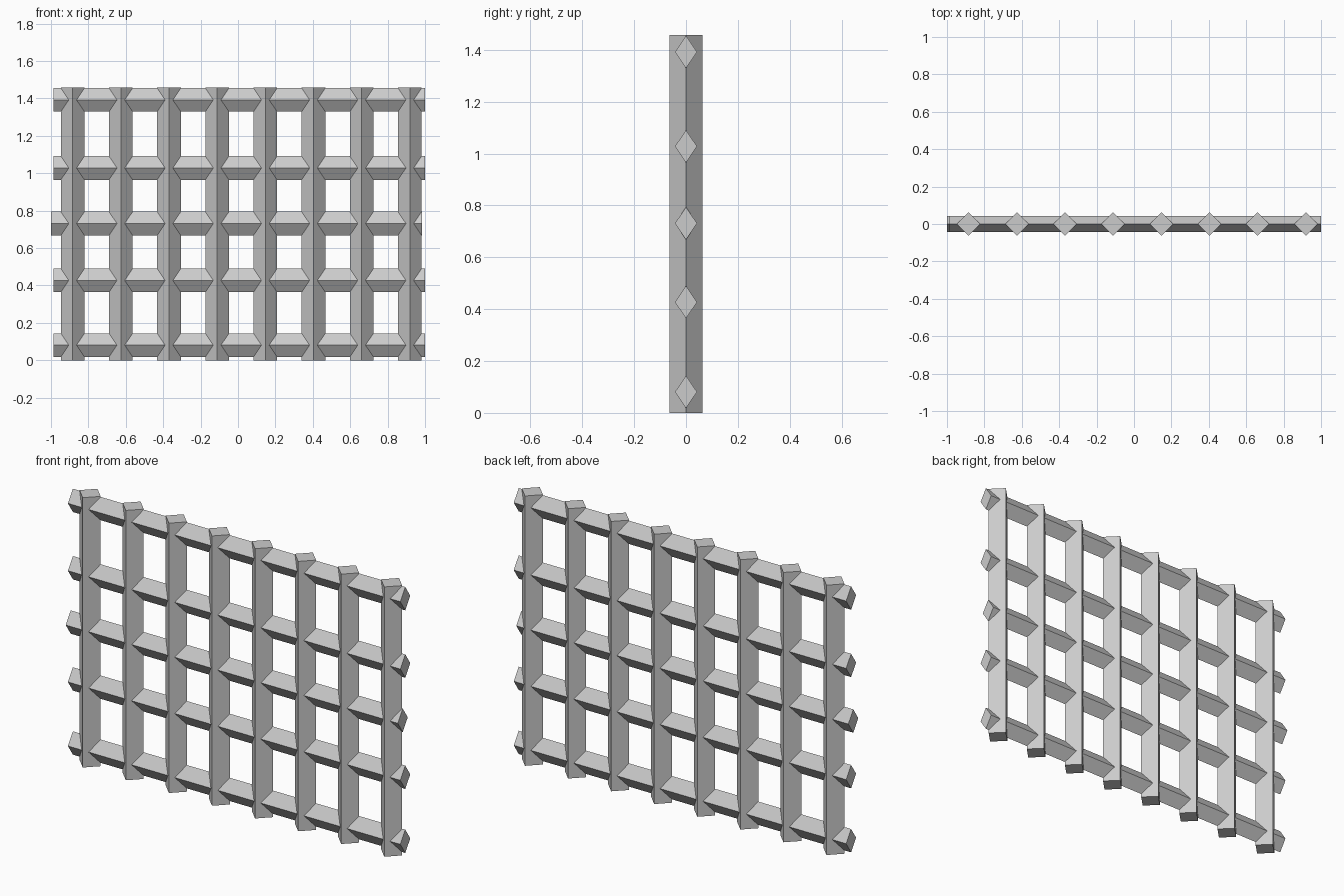
import bpy, bmesh
from mathutils import Vector

if "Cube" in bpy.data.objects:
    bpy.data.objects.remove(bpy.data.objects["Cube"])


def diamond_bar(name, start, end, side_a, side_b):
    """Capped bar with a diamond section spanned by two half-diagonals."""
    start, end, a, b = map(Vector, (start, end, side_a, side_b))
    bm = bmesh.new()
    profile = bm.faces.new([bm.verts.new(start + d) for d in (a, b, -a, -b)])
    geom = bmesh.ops.extrude_face_region(bm, geom=[profile], use_keep_orig=True)["geom"]
    moved = [g for g in geom if isinstance(g, bmesh.types.BMVert)]
    bmesh.ops.translate(bm, verts=moved, vec=end - start)
    bmesh.ops.recalc_face_normals(bm, faces=bm.faces)
    mesh = bpy.data.meshes.new(name)
    bm.to_mesh(mesh)
    bm.free()
    bpy.context.collection.objects.link(bpy.data.objects.new(name, mesh))


HEIGHT = 1.458

# Upright bars, evenly spaced
for i in range(8):
    x = -0.884 + i * 0.2575
    diamond_bar(f"upright_bar_{i + 1}", (x, 0, 0), (x, 0, HEIGHT),
                (0.063, 0, 0), (0, 0.063, 0))

# Horizontal rails; the middle one is shifted slightly to the left
for i, z in enumerate((0.081, 0.427, 0.731, 1.028, 1.392)):
    x0, x1 = (-1.0, 0.985) if i == 2 else (-0.987, 1.0)
    diamond_bar(f"cross_rail_{i + 1}", (x0, 0, z), (x1, 0, z),
                (0, 0.0425, 0), (0, 0, 0.063))
